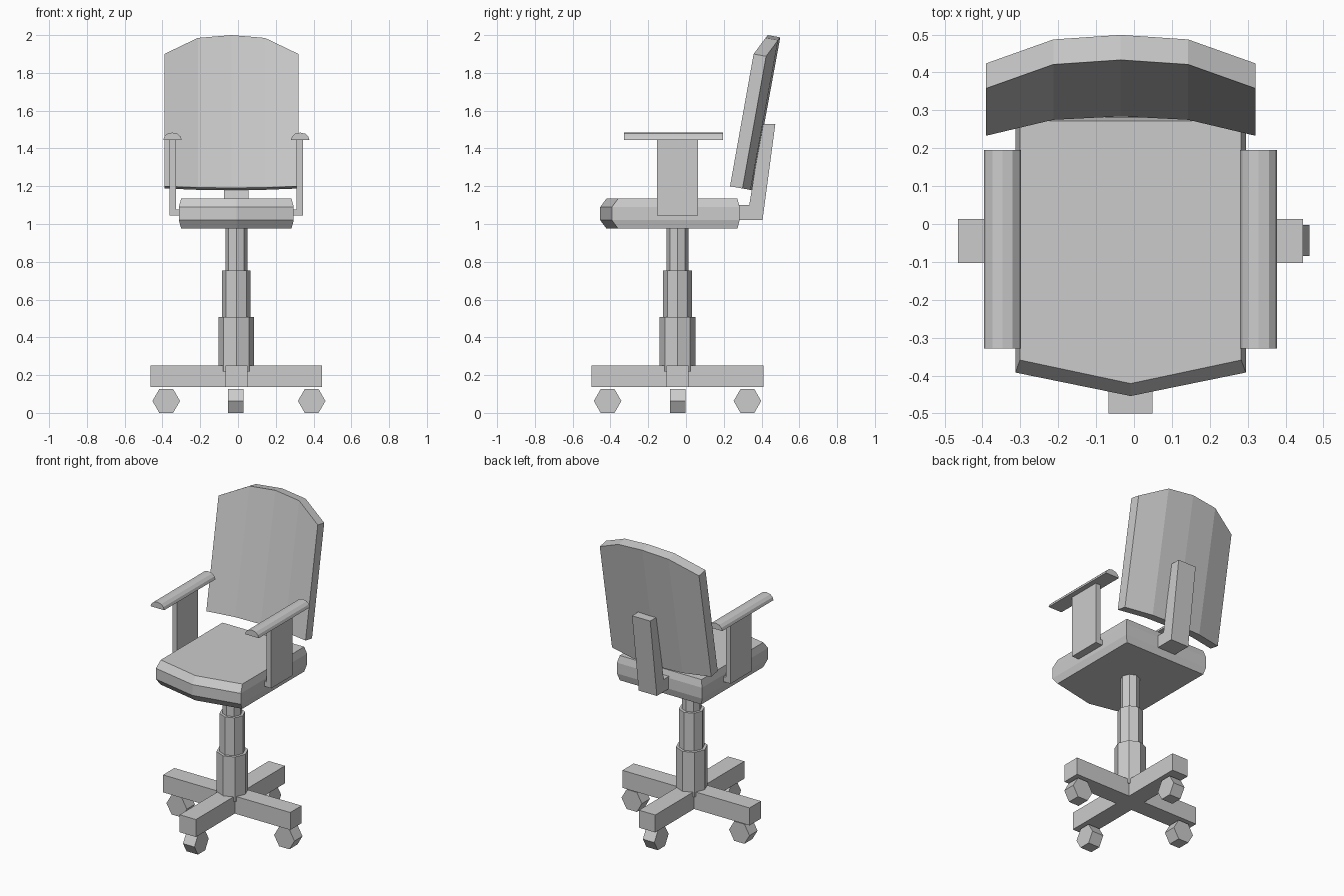
import bpy, bmesh
from math import cos, sin, tau

if "Cube" in bpy.data.objects:
    bpy.data.objects.remove(bpy.data.objects["Cube"])

CX, CY = -0.009, -0.045   # axis of the column


def loft(name, rings):
    """Closed flat-shaded solid skinned through equal-length rings."""
    bm = bmesh.new()
    loops = [[bm.verts.new(p) for p in r] for r in rings]
    n = len(loops[0])
    for a, b in zip(loops, loops[1:]):
        for i in range(n):
            j = (i + 1) % n
            bm.faces.new((a[i], a[j], b[j], b[i]))
    bm.faces.new(loops[0][::-1])
    bm.faces.new(loops[-1])
    bmesh.ops.recalc_face_normals(bm, faces=bm.faces)
    me = bpy.data.meshes.new(name)
    bm.to_mesh(me)
    bm.free()
    ob = bpy.data.objects.new(name, me)
    bpy.context.collection.objects.link(ob)
    return ob


def prism(name, profile, axis, lo, hi):
    """Extrude a 2D profile along x (profile y,z), y (x,z) or z (x,y)."""
    put = {'x': lambda a, b, t: (t, a, b),
           'y': lambda a, b, t: (a, t, b),
           'z': lambda a, b, t: (a, b, t)}[axis]
    return loft(name, [[put(a, b, t) for a, b in profile] for t in (lo, hi)])


def ngon(n, r, u, v):
    return [(u + r * cos(tau * i / n), v + r * sin(tau * i / n)) for i in range(n)]


# cross-shaped foot: one plus-shaped outline
w, L = 0.058, 0.455
arms = []
for c, s in ((1, 0), (0, 1), (-1, 0), (0, -1)):
    for a, b in ((L, -w), (L, w), (w, w)):
        arms.append((CX + a * c - b * s, CY + a * s + b * c))
prism("base_cross", arms, 'z', 0.137, 0.25)

# hexagonal casters
for i, x in enumerate((-0.38, 0.39)):
    prism(f"caster_side_{i}", ngon(6, 0.073, x, 0.063), 'y', -0.084, -0.002)
for i, y in enumerate((-0.415, 0.325)):
    prism(f"caster_end_{i}", ngon(6, 0.073, y, 0.063), 'x', -0.052, 0.03)

# telescopic octagonal column
for i, (r, lo, hi) in enumerate(((0.094, 0.22, 0.508), (0.076, 0.5, 0.753),
                                 (0.058, 0.74, 0.985))):
    prism(f"column_{i}", ngon(8, r, CX, CY), 'z', lo, hi)

# seat with pointed front and rounded rim
rings = []
for z, side, front in ((0.975, 0.012, 0.033), (1.02, 0, 0), (1.09, 0, 0),
                       (1.135, 0.012, 0.033)):
    h = 0.304 - side
    back = 0.284 - side
    rings.append([(CX - h, back, z), (CX - h, -0.392 + front, z),
                  (CX, -0.454 + front, z), (CX + h, -0.392 + front, z),
                  (CX + h, back, z)])
loft("seat", rings)

# curved, reclined backrest: x, bottom y, bottom z, top y, top z
BX, ty, tz = -0.035, 0.066, -0.012
half = ((0.355, 0.233, 1.20, 0.358, 1.90), (0.178, 0.275, 1.193, 0.421, 1.985))
cols = [(BX - d, *r) for d, *r in half] + [(BX, 0.284, 1.191, 0.433, 2.0)]
cols += [(BX + d, *r) for d, *r in reversed(half)]
loft("backrest", [[(x, by, bz), (x, by + ty, bz + tz),
                   (x, uy + ty, uz + tz), (x, uy, uz)]
                  for x, by, bz, uy, uz in cols])

# bent back support
prism("back_support", [(0.26, 1.02), (0.405, 1.02), (0.473, 1.53), (0.405, 1.53),
                       (0.335, 1.10), (0.26, 1.10)], 'x', -0.075, 0.055)

# armrests: L-shaped bracket and domed pad
dome = [(-0.049, 1.445), (0.049, 1.445), (0.043, 1.463), (0.027, 1.478),
        (0, 1.484), (-0.027, 1.478), (-0.043, 1.463)]
bracket = [(0.28, 1.045), (0.354, 1.045), (0.354, 1.447), (0.32, 1.447),
           (0.32, 1.078), (0.28, 1.078)]
for side, s in (("left", -1), ("right", 1)):
    prism(f"arm_bracket_{side}", [(CX + s * x, z) for x, z in bracket],
          'y', -0.153, 0.063)
    prism(f"arm_pad_{side}", [(CX + s * (0.338 + x), z) for x, z in dome],
          'y', -0.328, 0.195)
